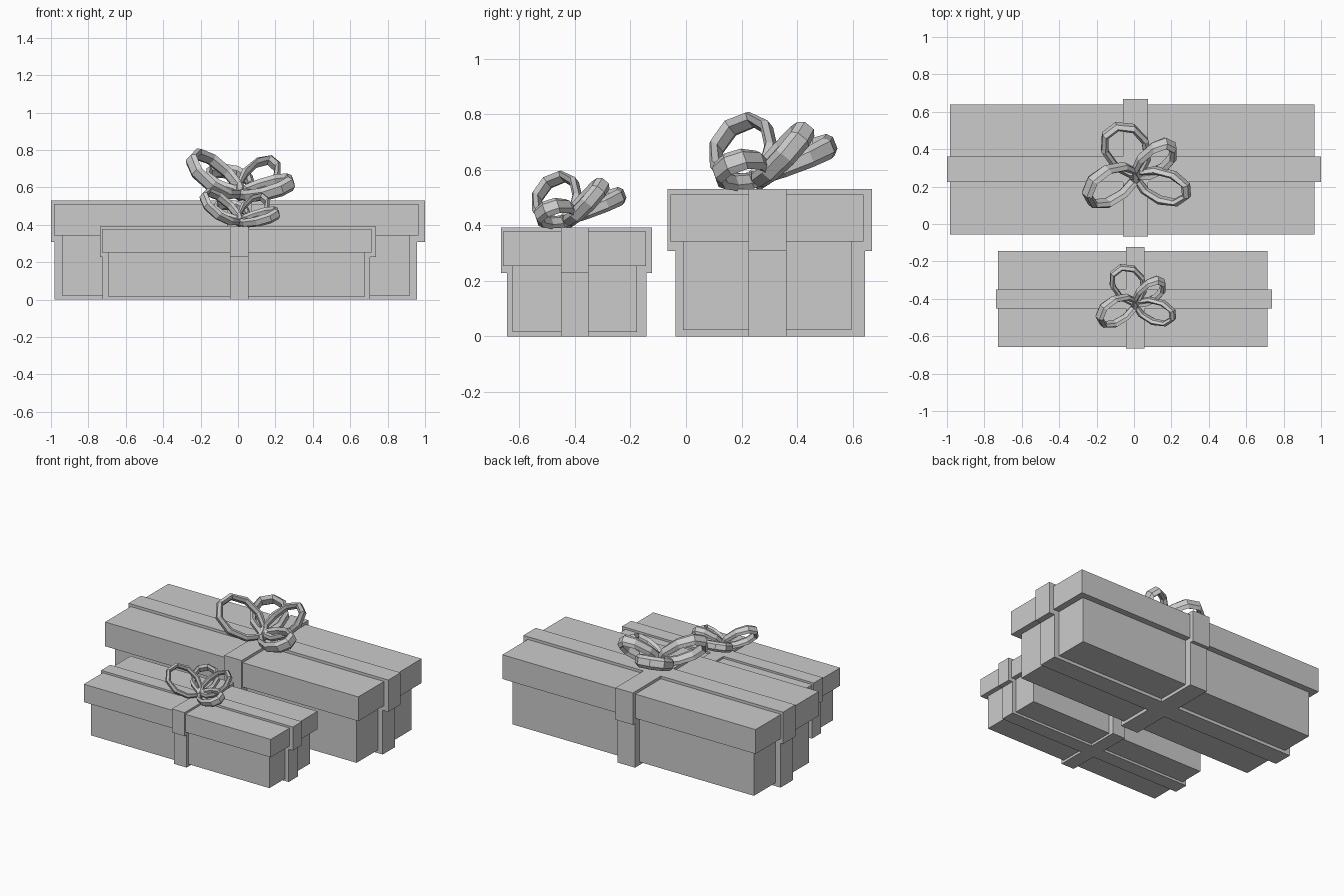
import bpy, bmesh, math
from mathutils import Vector

if "Cube" in bpy.data.objects:
    bpy.data.objects.remove(bpy.data.objects["Cube"])

SMALL = 0.738                       # the front gift is a scaled copy
SMALL_OFFSET = Vector((0, -0.617, 0))


def add_object(name, bm):
    bmesh.ops.recalc_face_normals(bm, faces=bm.faces)
    mesh = bpy.data.meshes.new(name)
    bm.to_mesh(mesh)
    bm.free()
    obj = bpy.data.objects.new(name, mesh)
    bpy.context.collection.objects.link(obj)
    return obj


def add_box(bm, x0, x1, y0, y1, z0, z1):
    cube = bmesh.ops.create_cube(bm, size=1)
    for v in cube["verts"]:
        v.co = Vector(((x0 + x1) / 2 + v.co.x * (x1 - x0),
                       (y0 + y1) / 2 + v.co.y * (y1 - y0),
                       (z0 + z1) / 2 + v.co.z * (z1 - z0)))


def boxes(name, *extents):
    bm = bmesh.new()
    for e in extents:
        add_box(bm, *e)
    return add_object(name, bm)


def bow_loop(bm, knot, tip, side, n=9):
    """Faceted closed ribbon loop running from the knot out to its tip."""
    knot, tip, side = Vector(knot), Vector(tip), Vector(side)
    centre, axis = (knot + tip) / 2, (tip - knot) / 2
    normal = axis.cross(side).normalized()
    section = [(0.020, -0.022), (0.020, 0.022), (0, 0.042),
               (-0.018, 0.022), (-0.018, -0.022), (0, -0.042)]
    rings = []
    for i in range(n):
        a = 2 * math.pi * i / n
        c, s = math.cos(a), math.sin(a)
        pinch = 0.88 + 0.12 * c      # narrower towards the knot
        p = centre + axis * c + side * s * pinch
        out = (axis * c + side * s).normalized()
        rings.append([bm.verts.new(p + out * r + normal * w * pinch)
                      for r, w in section])
    m = len(section)
    for i in range(n):
        r0, r1 = rings[i], rings[(i + 1) % n]
        for j in range(m):
            k = (j + 1) % m
            bm.faces.new((r0[j], r0[k], r1[k], r1[j]))


# Box body and overhanging lid
parts = [
    boxes("box_base", (-0.941, 0.92, -0.010, 0.596, 0.022, 0.36)),
    boxes("box_lid", (-0.984, 0.966, -0.056, 0.640, 0.342, 0.511)),
    # Crossed ribbons around the body and over the lid
    boxes("base_ribbon",
          (-0.981, 0.957, 0.225, 0.361, 0, 0.35),
          (-0.041 - 0.018, 0.075, -0.037, 0.644, 0, 0.35)),
    boxes("lid_ribbon",
          (-1.0, 1.0, 0.225, 0.361, 0.308, 0.530),
          (-0.059, 0.075, -0.067, 0.669, 0.308, 0.530)),
]

# Four-loop bow
bm = bmesh.new()
bow_loop(bm, (0.02, 0.26, 0.57), (0.28, 0.15, 0.62), (0.04, 0.075, 0.04))
bow_loop(bm, (0.01, 0.26, 0.58), (-0.25, 0.16, 0.75), (0.0, 0.10, 0.08))
bow_loop(bm, (0.01, 0.27, 0.59), (0.21, 0.41, 0.71), (-0.03, 0.06, 0.08))
bow_loop(bm, (0.01, 0.27, 0.58), (-0.09, 0.52, 0.69), (0.12, 0.03, 0.0))
parts.append(add_object("bow_loops", bm))

# Knot holding the loops together
bm = bmesh.new()
bmesh.ops.create_icosphere(bm, subdivisions=1, radius=0.045)
bmesh.ops.translate(bm, verts=bm.verts, vec=(0.01, 0.265, 0.57))
parts.append(add_object("bow_knot", bm))

# Smaller gift in front
for part in parts:
    copy = part.copy()
    copy.data = part.data.copy()
    copy.name = "small_" + part.name
    copy.scale = (SMALL,) * 3
    copy.location = SMALL_OFFSET
    bpy.context.collection.objects.link(copy)
